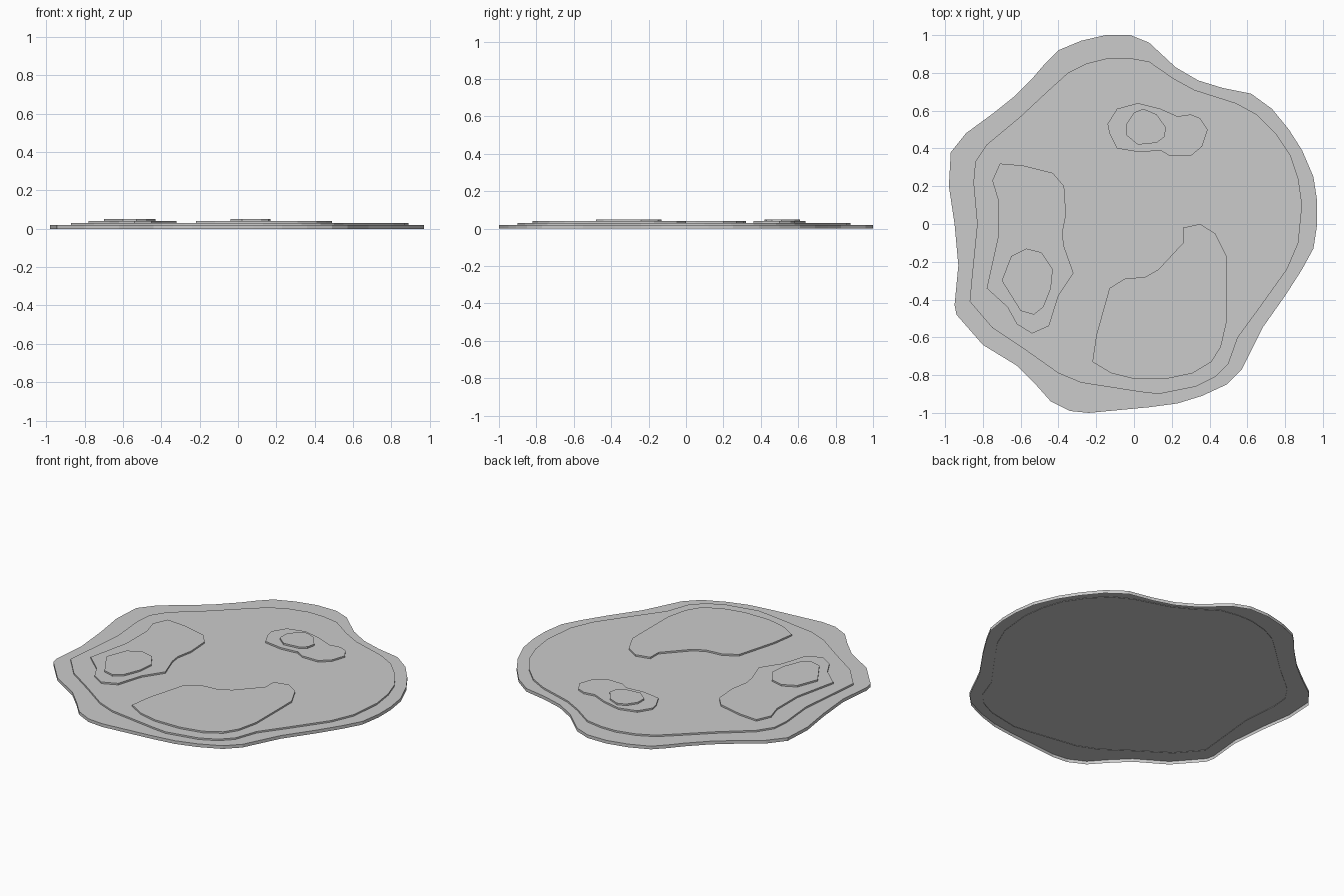
import bpy
import bmesh

# Remove the default object
default_cube = bpy.data.objects.get("Cube")
if default_cube:
    bpy.data.objects.remove(default_cube, do_unlink=True)

# Single plain stone colour for every terrace
stone_grey = bpy.data.materials.new("stone_grey")
stone_grey.use_nodes = True
stone_grey.diffuse_color = (0.6, 0.6, 0.6, 1)
stone_grey.node_tree.nodes["Principled BSDF"].inputs["Base Color"].default_value = (0.6, 0.6, 0.6, 1)

STEP = 0.01       # rise of each terrace
OVERLAP = 0.003   # how far a terrace sinks into the one below


def terrace(name, level, outline):
    """Flat cap with a skirt wall, open underneath; outline in hundredths, clockwise."""
    top = STEP * (level + 1)
    bottom = 0 if level == 1 else top - STEP - OVERLAP
    bm = bmesh.new()
    rim = [bm.verts.new((x / 100, y / 100, top)) for x, y in reversed(outline)]
    foot = [bm.verts.new((v.co.x, v.co.y, bottom)) for v in rim]
    bm.faces.new(rim)
    for i, vert in enumerate(rim):
        bm.faces.new((rim[i - 1], foot[i - 1], foot[i], vert))
    mesh = bpy.data.meshes.new(name)
    bm.to_mesh(mesh)
    bm.free()
    mesh.materials.append(stone_grey)
    obj = bpy.data.objects.new(name, mesh)
    bpy.context.collection.objects.link(obj)
    return obj


# Wide wavy base slab
terrace("base_slab", 1, [
    (-97, 38), (-89, 48), (-74, 59), (-64, 67), (-53, 78), (-47, 85), (-40, 92),
    (-28, 97), (-15, 100), (-2, 100), (8, 96), (22, 83), (34, 76), (47, 72),
    (62, 69), (73, 61), (82, 50), (89, 39), (95, 25), (97, 12), (97, 0),
    (95, -13), (89, -24), (80, -38), (68, -55), (62, -67), (57, -77), (49, -85),
    (36, -91), (23, -95), (8, -97), (-24, -100), (-34, -99), (-44, -94),
    (-52, -85), (-62, -75), (-80, -64), (-94, -48), (-95, -43), (-93, -22),
    (-95, 0), (-98, 20)])

# Second terrace following the base outline
terrace("middle_terrace", 2, [
    (-84, 33), (-78, 42), (-60, 57), (-45, 71), (-35, 80), (-25, 85), (-13, 88),
    (-3, 88), (8, 86), (21, 77), (32, 71), (54, 64), (65, 58), (75, 48),
    (83, 36), (87, 24), (89, 10), (87, -10), (81, -24), (66, -45), (55, -60),
    (50, -74), (43, -81), (33, -86), (13, -90), (4, -89), (-28, -84),
    (-40, -79), (-57, -67), (-75, -55), (-87, -41), (-86, -30), (-83, 0),
    (-85, 22)])

# Three raised patches
terrace("right_patch", 3, [
    (-71, 32), (-59, 31), (-43, 27), (-37, 20), (-36, 5), (-38, -5), (-37, -12),
    (-32, -26), (-40, -38), (-45, -54), (-54, -58), (-62, -53), (-67, -44),
    (-78, -34), (-72, -7), (-72, 13), (-75, 23)])
terrace("front_patch", 3, [
    (26, -2), (35, 0), (43, -5), (49, -17), (49, -52), (46, -65), (41, -73),
    (31, -79), (17, -82), (0, -82), (-12, -79), (-22, -73), (-20, -59),
    (-13, -34), (-5, -29), (6, -28), (13, -24), (26, -10)])
terrace("back_patch", 3, [
    (-14, 53), (-9, 61), (2, 64), (14, 61), (23, 57), (30, 58), (35, 56),
    (39, 50), (36, 41), (30, 36), (19, 36), (14, 39), (3, 38), (-9, 40),
    (-13, 48)])

# Small summits on two of the patches
terrace("right_summit", 4, [
    (-57, -13), (-49, -15), (-43, -24), (-44, -34), (-48, -44), (-53, -48),
    (-60, -46), (-70, -30), (-65, -17)])
terrace("back_summit", 4, [
    (5, 61), (12, 58), (17, 51), (16, 46), (12, 43), (2, 42), (-4, 47),
    (-4, 53), (0, 59)])
